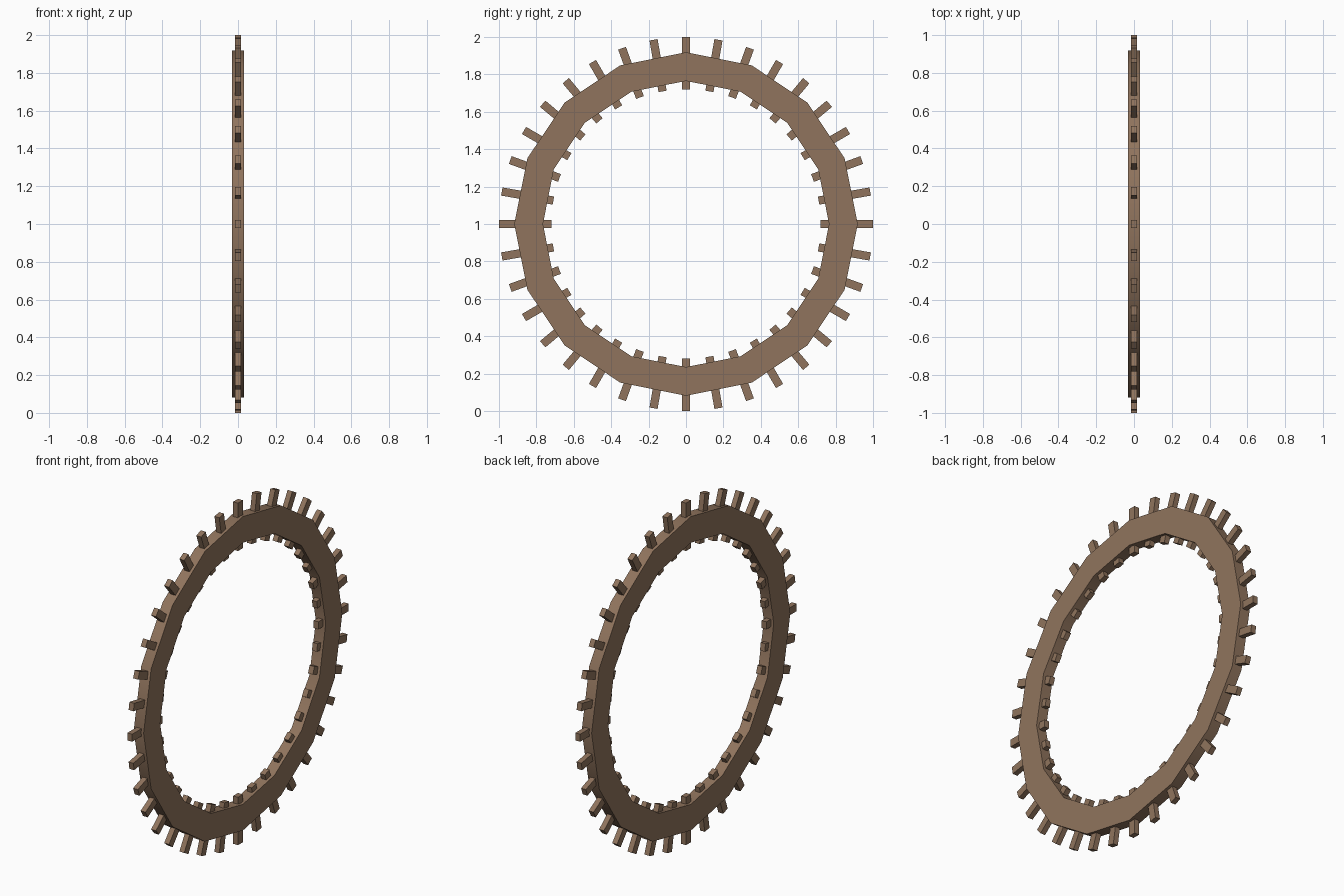
import bpy, bmesh
from math import sin, cos, pi, radians
from mathutils import Matrix

if "Cube" in bpy.data.objects:
    bpy.data.objects.remove(bpy.data.objects["Cube"])

SIDES, TEETH = 16, 36
R_OUT, R_IN, HALF = 0.918, 0.765, 0.032

brown = bpy.data.materials.new("brown")
brown.diffuse_color = (0.28, 0.175, 0.11, 1)
brown.use_nodes = True
brown.node_tree.nodes["Principled BSDF"].inputs["Base Color"].default_value = brown.diffuse_color


def add_object(name, bm):
    bmesh.ops.recalc_face_normals(bm, faces=bm.faces)
    mesh = bpy.data.meshes.new(name)
    bm.to_mesh(mesh)
    bm.free()
    mesh.materials.append(brown)
    ob = bpy.data.objects.new(name, mesh)
    ob.location.z = 1.0
    bpy.context.collection.objects.link(ob)
    return ob


# Sixteen-sided ring: a rectangular section swept around the x axis
bm = bmesh.new()
section = [(-HALF, R_IN), (HALF, R_IN), (HALF, R_OUT), (-HALF, R_OUT)]
loops = []
for i in range(SIDES):
    a = 2 * pi * i / SIDES
    loops.append([bm.verts.new((x, r * sin(a), r * cos(a))) for x, r in section])
for i in range(SIDES):
    a, b = loops[i], loops[(i + 1) % SIDES]
    for j in range(4):
        k = (j + 1) % 4
        bm.faces.new((a[j], a[k], b[k], b[j]))
ring = add_object("ring", bm)

# Radial pegs running through the ring, showing inside and outside
bm = bmesh.new()
inner, outer = 0.72, 1.0
for i in range(TEETH):
    m = (Matrix.Rotation(radians(360 / TEETH * i), 4, 'X')
         @ Matrix.Translation((0, 0, (inner + outer) / 2))
         @ Matrix.Diagonal((0.031, 0.044, outer - inner, 1)))
    bmesh.ops.create_cube(bm, size=1, matrix=m)
add_object("radial_pegs", bm)

# Soft shading around the rim, crisp at the section corners
bpy.context.view_layer.objects.active = ring
ring.select_set(True)
bpy.ops.object.shade_smooth_by_angle(angle=radians(30))
